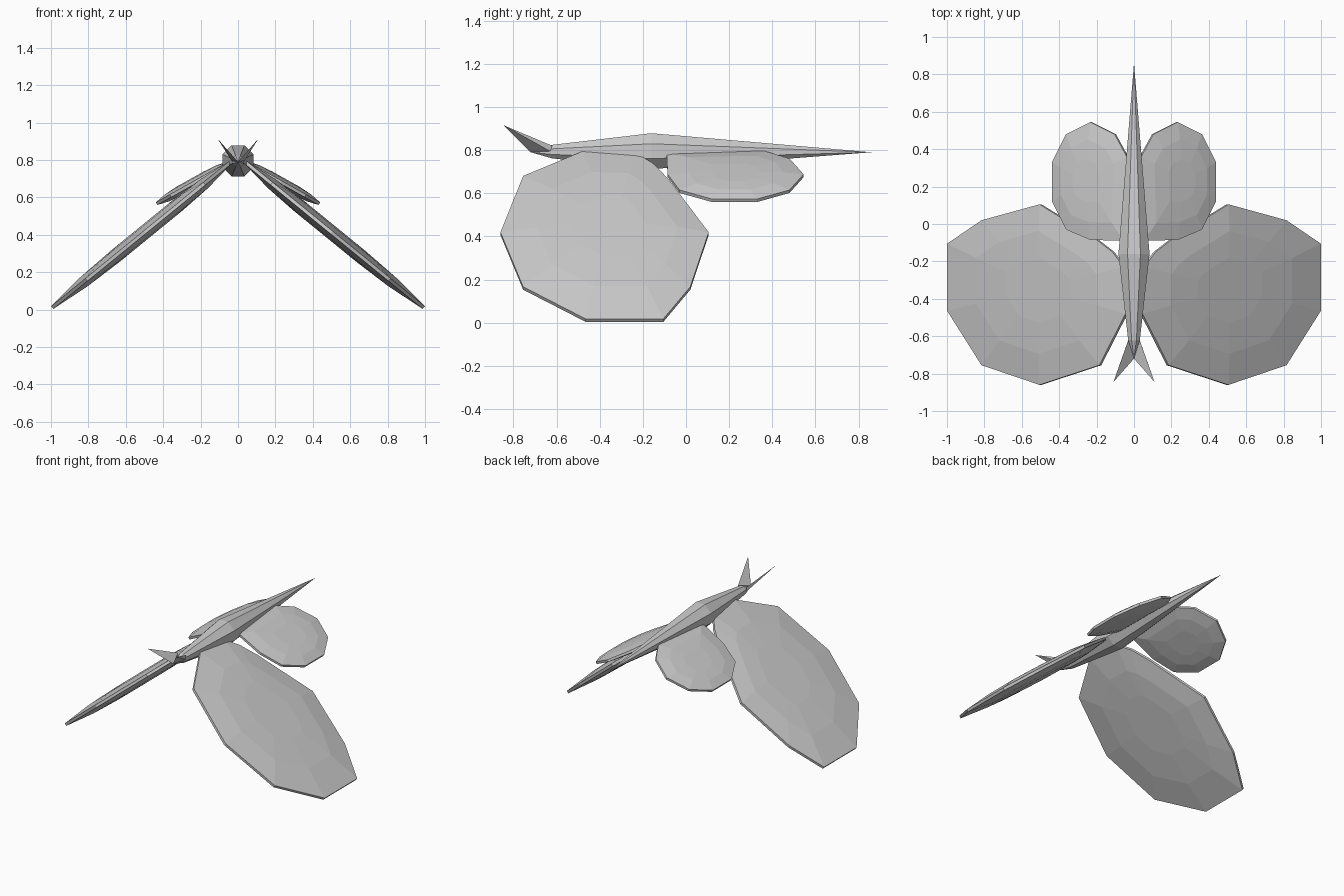
import bpy, bmesh, math
from mathutils import Vector

cube = bpy.data.objects.get("Cube")
if cube:
    bpy.data.objects.remove(cube)

grey = bpy.data.materials.new("Plain grey")
grey.use_nodes = True
grey.diffuse_color = (0.6, 0.6, 0.6, 1)
grey.node_tree.nodes["Principled BSDF"].inputs["Base Color"].default_value = (0.6, 0.6, 0.6, 1)


def finish(name, bm):
    bmesh.ops.recalc_face_normals(bm, faces=bm.faces)
    mesh = bpy.data.meshes.new(name)
    bm.to_mesh(mesh)
    bm.free()
    mesh.materials.append(grey)
    obj = bpy.data.objects.new(name, mesh)
    bpy.context.collection.objects.link(obj)
    return obj


def loft(bm, rings):
    """Bridge closed rings of points; single-point rings become tips."""
    vs = [[bm.verts.new(p) for p in ring] for ring in rings]
    for a, b in zip(vs, vs[1:]):
        n = max(len(a), len(b))
        for i in range(n):
            j = (i + 1) % n
            if len(a) == 1:
                bm.faces.new((a[0], b[i], b[j]))
            elif len(b) == 1:
                bm.faces.new((a[i], a[j], b[0]))
            else:
                bm.faces.new((a[i], a[j], b[j], b[i]))
    for ring in (vs[0], vs[-1]):
        if len(ring) > 2:
            bm.faces.new(ring)


# Body: eight-sided spindle, pointed at both ends
def ring(y, r, z):
    if r == 0:
        return [Vector((0, y, z))]
    return [Vector((r * math.cos(a), y, z + r * math.sin(a)))
            for a in (math.radians(22.5 + 45 * i) for i in range(8))]


body = bmesh.new()
loft(body, [ring(*s) for s in [(-0.72, 0, 0.79), (-0.62, 0.034, 0.793),
                               (-0.16, 0.09, 0.795), (0.86, 0, 0.79)]])
finish("body", body)


# Wings: tilted, lens-shaped panels with a thin rim
def wing(name, side, outline, root_z, slope, layers):
    normal = Vector((slope, 0, 1)).normalized()
    pts = [Vector((x, y, root_z - slope * x)) for x, y in outline]
    centre = sum(pts, Vector()) / len(pts)
    up = [(s, h) for s, h in layers]
    levels = [(s, -h) for s, h in reversed(up)] + up
    bm = bmesh.new()
    loft(bm, [[centre + (p - centre) * s + normal * h for p in pts] for s, h in levels])
    for v in bm.verts:
        v.co.x *= side
    finish(name, bm)


rear_outline = [(0.22, 0.48), (0.1, 0.48)]
large_outline = [(0.04, -0.48), (0.18, -0.755), (0.5, -0.86), (0.81, -0.755),
                 (0.993, -0.465), (0.993, -0.105), (0.81, 0.02), (0.5, 0.105),
                 (0.2, -0.08), (0.11, -0.15), (0.05, -0.23)]
small_outline = [(0.05, -0.09), (0.23, -0.085), (0.36, -0.03), (0.435, 0.12),
                 (0.435, 0.33), (0.36, 0.48), (0.23, 0.545), (0.1, 0.48), (0.035, 0.36)]

for label, side in (("left", 1), ("right", -1)):
    wing(f"{label}_large_wing", side, large_outline, 0.82, 0.815,
         [(1, 0.009), (0.68, 0.031), (0.36, 0.038)])
    wing(f"{label}_small_wing", side, small_outline, 0.81, 0.56,
         [(1, 0.008), (0.7, 0.022), (0.36, 0.027)])

    # Antennae: thin spikes rising from the head
    bm = bmesh.new()
    base = [(0, -0.72, 0.79), (0.03, -0.62, 0.82), (0.034, -0.63, 0.795)]
    loft(bm, [[Vector((x * side, y, z)) for x, y, z in base],
              [Vector((0.11 * side, -0.845, 0.915))]])
    finish(f"{label}_antenna", bm)
